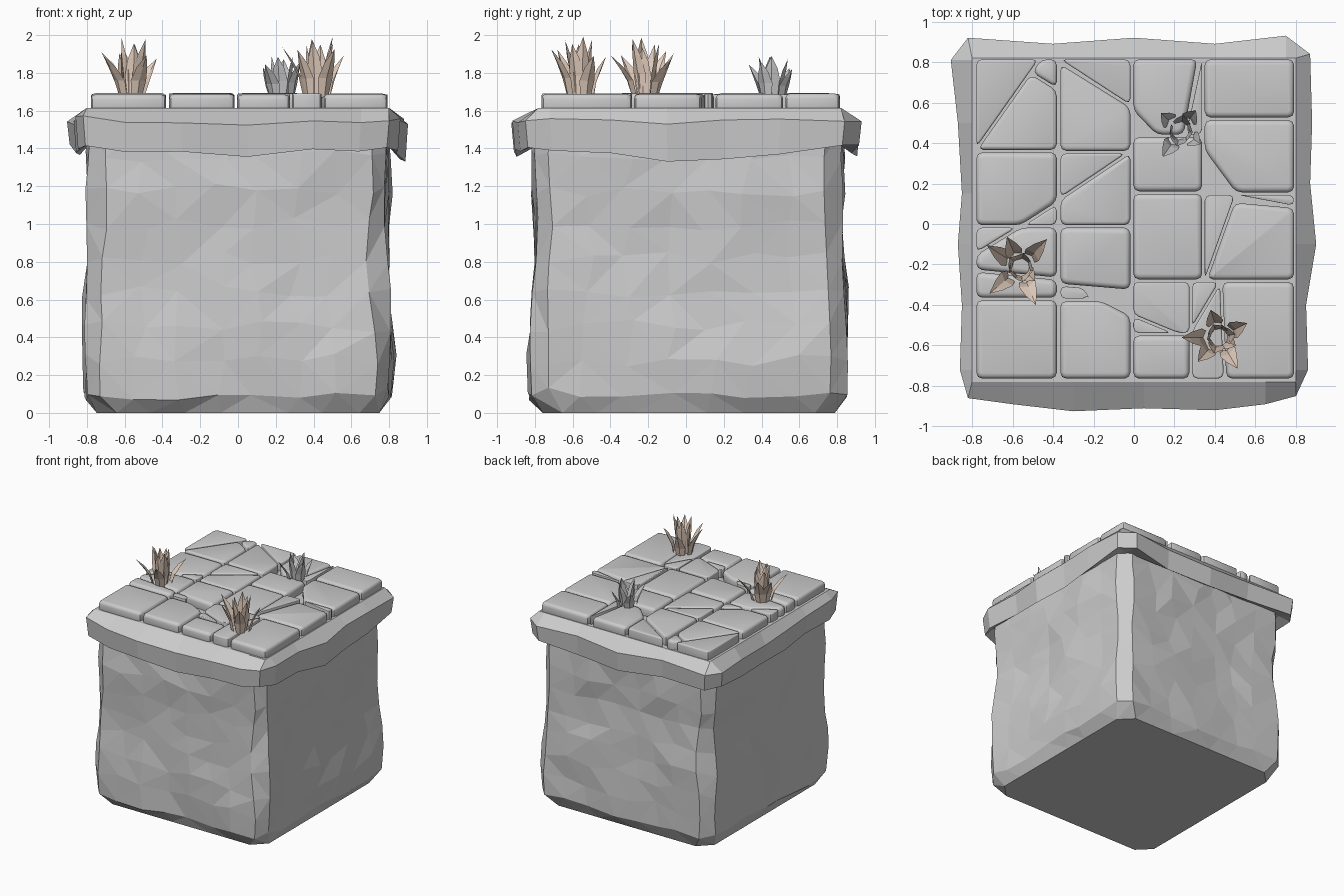
import bpy, bmesh, math, random
from mathutils import Vector, noise

if "Cube" in bpy.data.objects:
    bpy.data.objects.remove(bpy.data.objects["Cube"])

random.seed(7)


def finish(name, bm, mat=None):
    bmesh.ops.recalc_face_normals(bm, faces=bm.faces)
    me = bpy.data.meshes.new(name)
    bm.to_mesh(me)
    bm.free()
    ob = bpy.data.objects.new(name, me)
    bpy.context.collection.objects.link(ob)
    if mat:
        me.materials.append(mat)
    return ob


def loft(bm, rings):
    """Skin closed rings of equal point count and cap both ends."""
    vs = [[bm.verts.new(p) for p in r] for r in rings]
    n = len(vs[0])
    for a, b in zip(vs, vs[1:]):
        for i in range(n):
            j = (i + 1) % n
            bm.faces.new((a[i], a[j], b[j], b[i]))
    bm.faces.new(vs[0][::-1])
    bm.faces.new(vs[-1])


# Rough stone block: chamfered square rings pushed about by noise
def block_ring(z, hx, hy, n=8):
    pts = []
    for k in range(4):
        ang = k * math.pi / 2
        out = Vector((math.sin(ang), -math.cos(ang), 0))
        tan = Vector((math.cos(ang), math.sin(ang), 0))
        h, w = (hy, hx) if k % 2 == 0 else (hx, hy)
        for i in range(n):
            t = -1 + 2 * i / (n - 1)
            end = i in (0, n - 1)
            c = 0.085 + 0.05 * noise.noise(Vector((k * 3 + t, 5, z * 2))) + (.02 if z == 0 else 0)
            p = out * h + tan * t * (w - c)
            if z > 0:
                p += out * 0.03 * noise.noise(p * 2.3 + Vector((0, 0, z * 2.3)))
                if not end:
                    p += tan * random.uniform(-.04, .04) + out * random.uniform(-.01, .01)
            dz = 0 if z in (0, 1.5) else random.uniform(-.035, .035)
            pts.append(p + Vector((0, 0.015, z + dz)))
    return pts


bm = bmesh.new()
levels = [(0, -.055), (.1, .005), (.28, .01), (.46, .003), (.64, -.005), (.82, -.015),
          (1.0, -.022), (1.18, -.012), (1.36, -.01), (1.5, -.015)]
loft(bm, [block_ring(z, .803 + d, .828 + d) for z, d in levels])
bmesh.ops.triangulate(bm, faces=[f for f in bm.faces if len(f.verts) == 4])
finish("stone_block", bm)

# Overhanging cap with a drooping skirt
outline = [(-.82, -.86), (-.6, -.89), (-.3, -.925), (.05, -.91), (.4, -.92), (.65, -.89),
           (.8, -.85), (.86, -.72), (.85, -.4), (.9, -.1), (.87, .2), (.88, .5), (.87, .84),
           (.75, .93), (.4, .89), (0, .92), (-.4, .89), (-.82, .92), (-.905, .81),
           (-.87, .5), (-.85, .15), (-.87, -.1), (-.85, -.4), (-.86, -.72)]


def clamp(p, m, z):
    return Vector((max(-m, min(m, p[0])), max(-m + .02, min(m + .02, p[1])), z))


bm = bmesh.new()
lip, hem = [], []
for x, y in outline:
    mid = 1 - min(abs(x), abs(y)) / .85          # 1 mid-side, 0 at the corners
    droop = .08 if x > .84 else .05
    lip.append(Vector((x, y, 1.525 + .03 * (1 - mid) + random.uniform(-.02, .02))))
    hem.append(Vector((x * .985, y * .985, 1.41 - droop * mid + random.uniform(-.015, .015))))
loft(bm, [[clamp(p, .78, 1.43) for p in outline], hem, lip,
          [clamp(p, .80, 1.615) for p in outline]])
bmesh.ops.remove_doubles(bm, verts=bm.verts, dist=.001)
finish("stone_cap", bm)

# Paving: columns of slabs, split by cracks
columns = [(-.785, -.375, [.82, .36, -.012, -.37, -.77]),
           (-.37, -.012, [.82, .355, -.012, -.375, -.77]),
           (-.01, .343, [.82, .435, .155, -.28]),
           (-.01, .28, [-.28, -.545, -.77]),
           (.343, .797, [.82, .52, .15, -.28]),
           (.28, .797, [-.28, -.77])]
cracks = [(-.46, .82, -.785, .36), (-.5, .74, -.37, .66), (-.37, .11, -.56, -.012),
          (-.56, -.012, -.785, -.15), (-.785, -.23, -.38, -.27), (-.37, .8, -.015, .58),
          (-.02, .355, -.37, .12), (-.37, -.30, -.015, -.33), (-.24, -.31, -.22, -.375),
          (-.16, -.375, -.015, -.45), (.32, .82, .25, .435), (-.01, .56, .11, .435),
          (.345, .36, .5, .15), (.5, .13, .36, -.26), (.51, .11, .79, .085),
          (-.01, -.45, .22, -.545), (.43, -.28, .45, -.77), (.28, -.53, .43, -.28)]
missing = [(-.06, -.35), (-.04, -.385), (.03, .46), (.37, .18)]


def cross(a, b):
    return a.x * b.y - a.y * b.x


def inside(poly, p):
    return all(cross(b - a, p - a) > 0 for a, b in zip(poly, poly[1:] + poly[:1]))


def clip(poly, p, q):
    out = []
    for a, b in zip(poly, poly[1:] + poly[:1]):
        da, db = cross(q - p, a - p), cross(q - p, b - p)
        if da >= 0:
            out.append(a)
        if da * db < 0:
            out.append(a.lerp(b, da / (da - db)))
    return out


def inset(poly, d):
    for a, b in zip(poly, poly[1:] + poly[:1]):
        t = (b - a).normalized()
        nrm = Vector((-t.y, t.x)) * d
        poly = clip(poly, a + nrm, b + nrm)
    keep = []
    for v in poly:                                # drop near-duplicate corners
        if all((v - k).length > .04 for k in keep):
            keep.append(v)
    return keep


pieces = []
for x0, x1, ys in columns:
    for y1, y0 in zip(ys, ys[1:]):
        pieces.append([Vector(c) for c in ((x0, y0), (x1, y0), (x1, y1), (x0, y1))])
for c in cracks:
    p, q = Vector(c[:2]), Vector(c[2:])
    hit = [s for s in pieces if inside(s, (p + q) / 2)]
    pieces = [s for s in pieces if s not in hit]
    for s in hit:
        pieces += [clip(s, p, q), clip(s, q, p)]

bm = bmesh.new()
for s in pieces:
    if any(inside(s, Vector(m)) for m in missing):
        continue
    s = inset(s, .006)
    if len(s) < 3:
        continue
    part = bmesh.new()
    top = 1.69 + random.uniform(-.005, .003)
    loft(part, [[(v.x, v.y, z) for v in s] for z in (1.59, top)])
    # round the corners in plan first, then soften the rims
    upright = [e for e in part.edges if abs(e.verts[0].co.z - e.verts[1].co.z) > .05]
    bmesh.ops.bevel(part, geom=upright, offset=.03, segments=2, profile=.5,
                    affect='EDGES', clamp_overlap=True)
    rims = [e for e in part.edges if abs(e.verts[0].co.z - e.verts[1].co.z) < .05]
    bmesh.ops.bevel(part, geom=rims, offset=.026, segments=3, profile=.5,
                    affect='EDGES', clamp_overlap=True)
    tmp = bpy.data.meshes.new("tmp")
    part.to_mesh(tmp)
    part.free()
    bm.from_mesh(tmp)
    bpy.data.meshes.remove(tmp)
slabs = finish("paving_slabs", bm)
bpy.context.view_layer.objects.active = slabs
slabs.select_set(True)
bpy.ops.object.shade_smooth_by_angle(angle=math.radians(40))

# Tufts of folded pointed blades
tan_mat = bpy.data.materials.new("dry_leaf")
tan_mat.diffuse_color = (.8, .64, .53, 1)
tan_mat.use_nodes = True
tan_mat.node_tree.nodes["Principled BSDF"].inputs["Base Color"].default_value = tan_mat.diffuse_color


def tuft(name, x, y, height, spread, count, mat=None):
    bm = bmesh.new()
    for i in range(count):
        outer = i % 2
        a = i * 2 * math.pi / count + random.uniform(-.3, .3)
        out = Vector((math.cos(a), math.sin(a), 0))
        side = Vector((-math.sin(a), math.cos(a), 0))
        h = height * (random.uniform(.6, .85) if outer else random.uniform(.85, 1.03))
        r = spread * (random.uniform(.9, 1.2) if outer else random.uniform(.35, .65))
        r0 = .06 if outer else .03
        rows = []
        for t, w in ((0, .03), (.4, .044), (.72, .03)):
            c = Vector((x, y, 1.67 + h * t)) + out * (r0 + (r - r0) * t ** 1.8)
            rows.append([bm.verts.new(c + side * w), bm.verts.new(c + out * .014),
                         bm.verts.new(c - side * w)])
        tip = bm.verts.new(Vector((x, y, 1.67 + h)) + out * r)
        for lo, hi in zip(rows, rows[1:]):
            for k in (0, 1):
                bm.faces.new((lo[k], lo[k + 1], hi[k + 1], hi[k]))
        for k in (0, 1):
            bm.faces.new((rows[-1][k], rows[-1][k + 1], tip))
    finish(name, bm, mat)


tuft("plant_left", -.56, -.215, .31, .17, 11, tan_mat)
tuft("plant_front", .42, -.56, .325, .155, 11, tan_mat)
tuft("plant_back", .23, .46, .23, .13, 8)
